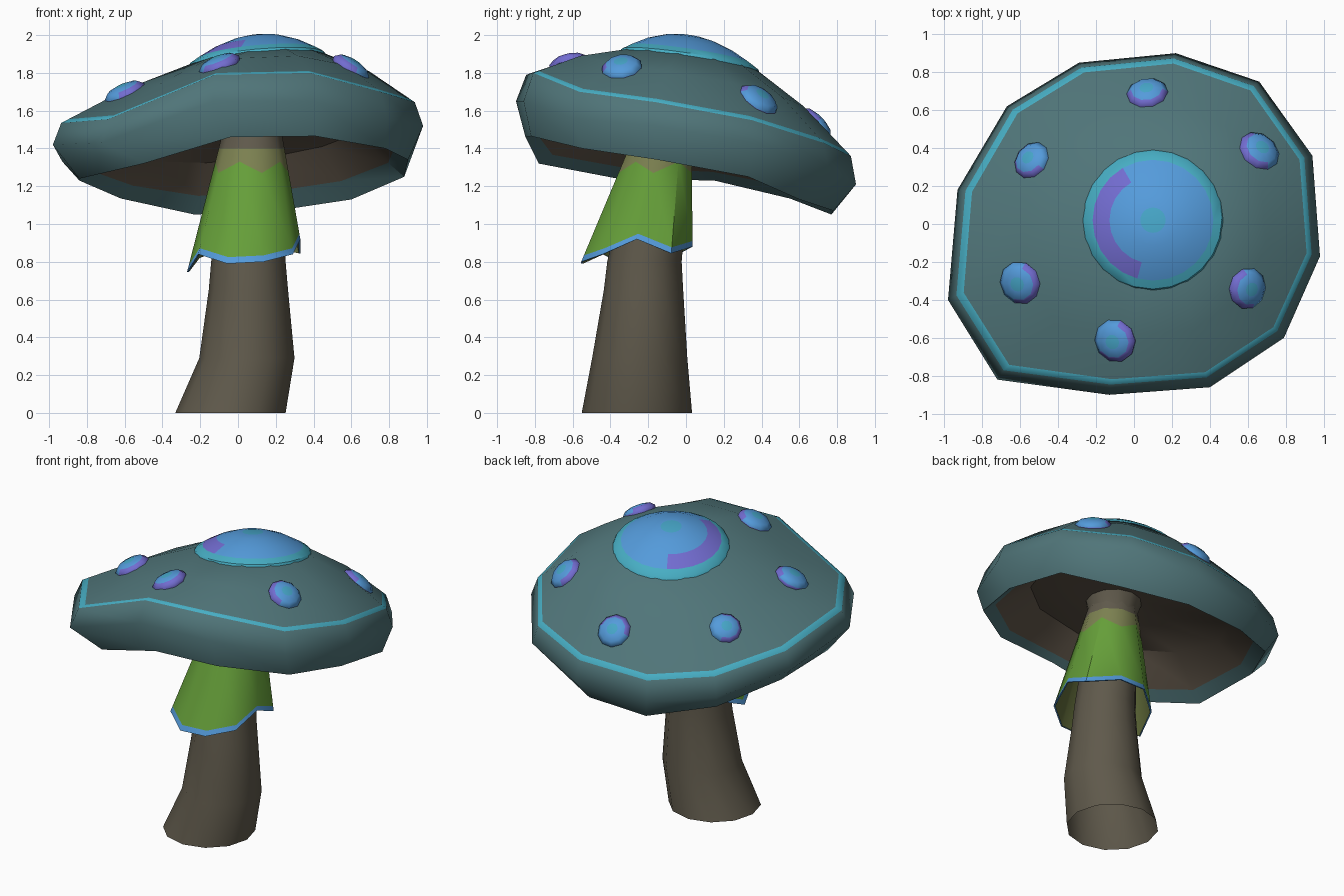
import bpy, bmesh, math
from mathutils import Vector
from mathutils.bvhtree import BVHTree

if "Cube" in bpy.data.objects:
    bpy.data.objects.remove(bpy.data.objects["Cube"])


def material(name, hexcode):
    rgb = [((hexcode >> s) & 255) / 255 for s in (16, 8, 0)]
    lin = [c / 12.92 if c <= 0.04045 else ((c + 0.055) / 1.055) ** 2.4 for c in rgb]
    m = bpy.data.materials.new(name)
    m.diffuse_color = (*lin, 1)
    m.use_nodes = True
    m.node_tree.nodes["Principled BSDF"].inputs["Base Color"].default_value = m.diffuse_color
    return m


TEAL, CYAN, BLUE, PURPLE, AQUA, GREEN, OLIVE, STEM, GILL, LINING = range(10)
MATS = [material(*p) for p in (
    ("cap teal", 0x507579), ("edge cyan", 0x47AEC4), ("spot blue", 0x549BDB),
    ("spot purple", 0x726CD0), ("spot aqua", 0x46A6C8), ("skirt green", 0x659E39),
    ("skirt olive", 0x7B8050), ("stem brown", 0x5F594B), ("gill brown", 0x64594C),
    ("skirt lining", 0x626C3A))]


def loft(name, rings, color, top=None, bottom=None, angle=35):
    """Skin rings from top to bottom; color(row, column) gives the material."""
    bm = bmesh.new()
    vs = [[bm.verts.new(p) for p in r] for r in rings]
    n = len(rings[0])
    for j in range(len(rings) - 1):
        for i in range(n):
            k = (i + 1) % n
            f = bm.faces.new((vs[j][i], vs[j + 1][i], vs[j + 1][k], vs[j][k]))
            f.material_index = color(j, i)
    for loop, mat in ((vs[0], top), (vs[-1][::-1], bottom)):
        if mat is not None:
            bm.faces.new(loop).material_index = mat
    me = bpy.data.meshes.new(name)
    for m in MATS:
        me.materials.append(m)
    bm.to_mesh(me)
    bm.free()
    me.shade_smooth()
    me.set_sharp_from_angle(angle=math.radians(angle))
    ob = bpy.data.objects.new(name, me)
    bpy.context.collection.objects.link(ob)
    return ob


def ring(cx, cy, r, z, n):
    """Circle whose height z may be a number or a function of x, y."""
    pts = []
    for i in range(n):
        a = 2 * math.pi * i / n
        x, y = cx + r * math.cos(a), cy + r * math.sin(a)
        pts.append(Vector((x, y, z(x, y) if callable(z) else z)))
    return pts


# Cap: wavy tilted rim (widest x, y, z; upper edge z; lower lip x, y, z)
RIM = [(.22, .90, 1.21, 1.36, .20, .78, 1.07), (-.29, .85, 1.19, 1.33, -.23, .77, 1.05),
       (-.67, .62, 1.24, 1.37, -.62, .55, 1.135), (-.93, .18, 1.33, 1.45, -.84, .15, 1.23),
       (-.98, -.40, 1.42, 1.535, -.84, -.36, 1.24), (-.72, -.82, 1.43, 1.555, -.50, -.78, 1.32),
       (-.13, -.90, 1.65, 1.79, -.04, -.85, 1.46), (.40, -.86, 1.65, 1.80, .41, -.82, 1.465),
       (.79, -.60, 1.56, 1.70, .78, -.55, 1.40), (.98, -.17, 1.52, 1.645, .90, -.15, 1.34),
       (.94, .36, 1.43, 1.55, .88, .33, 1.25), (.66, .75, 1.31, 1.43, .60, .60, 1.13)]
crown_z = lambda x, y: 1.89 + .09 * (x - .1) - .15 * (y - .02)
gill_z = lambda x, y: 1.46 + .10 * x - .20 * y


def rim_circle(cx, cy, r, zf):
    pts = []
    for v in RIM:
        d = Vector(v[:2]).normalized()
        x, y = cx + r * d.x, cy + r * d.y
        pts.append(Vector((x, y, zf(x, y))))
    return pts


wide = [Vector(v[:3]) for v in RIM]
upper = [Vector((v[0] * .955, v[1] * (.97 if v[1] > 0 else .94), v[3])) for v in RIM]
lower = [Vector(v[4:]) for v in RIM]
crown = rim_circle(.1, .02, .36, lambda x, y: crown_z(x, y) - .026)
mid = [u.lerp(c, .5) + Vector((0, 0, .028 + .012 * c.x + .012 * c.y))
       for u, c in zip(upper, crown)]
band = [u.lerp(m, .11) for u, m in zip(upper, mid)]
CAP_COLORS = [TEAL, TEAL, CYAN, TEAL, TEAL]
cap = loft("cap", [crown, mid, band, upper, wide, lower],
           lambda j, i: CAP_COLORS[j], TEAL, angle=62)

# Hollow underside: steep wall inside the lip, then a shallow ceiling
gill = rim_circle(.03, 0, .63, gill_z)
lip = [p.lerp(g, .3 + .08 * p.y) for p, g in zip(lower, gill)]
throat = rim_circle(.08, -.1, .19, lambda x, y: 1.52)
loft("cap_underside", [lower, lip, gill, throat],
     lambda j, i: GILL if j else TEAL, bottom=GILL, angle=28)

# Large crown spot with a cyan border
dome = []
N = 24
for k, h in ((.18, .105), (.36, .092), (.62, .058), (.86, .01), (.98, -.018), (1.0, -.034)):
    dome.append(ring(.1, .02, .37 * k, lambda x, y: crown_z(x, y) + h, N))


def dome_color(j, i):
    if j > 2:
        return CYAN
    a = (i + .5) * 360 / N
    return PURPLE if j == 2 and 120 < a < 262 else BLUE


loft("crown_spot", dome, dome_color, AQUA)

# Six small raised spots seated on the cap: x, y, radius, purple direction
bm = bmesh.new()
bm.from_mesh(cap.data)
bmesh.ops.triangulate(bm, faces=bm.faces)
tree = BVHTree.FromBMesh(bm)
bm.free()
SPOTS = [(.07, .69, .11, -90), (.66, .385, .115, 190), (-.54, .335, .105, 215),
         (-.60, -.31, .115, -30), (-.10, -.615, .115, -40), (.60, -.34, .11, 190)]
for s, (x, y, r, ang) in enumerate(SPOTS):
    hit, nrm, _, _ = tree.ray_cast(Vector((x, y, 3)), Vector((0, 0, -1)))
    rot = Vector((0, 0, 1)).rotation_difference(nrm)
    rings = [[hit + rot @ Vector((p.x, p.y, h)) for p in ring(0, 0, r * k, 0, 10)]
             for k, h in ((.34, .04), (.76, .028), (1, .002), (.95, -.02))]

    def spot_color(j, i):
        near = math.cos(math.radians((i + .5) * 36 - ang))
        return PURPLE if j == 2 or (j == 1 and near > -.1) else BLUE

    loft("small_spot_%d" % (s + 1), rings, spot_color, AQUA, angle=60)

# Curved stem, open at the foot
STEM_RINGS = [(1.56, .08, -.1, .19), (1.42, .075, -.12, .145), (1.2, .06, -.16, .17),
              (.8, .055, -.22, .197), (.65, .055, -.225, .21), (.29, .047, -.245, .252),
              (0, -.04, -.26, .292)]
loft("stem", [ring(cx, cy, r, z, 12) for z, cx, cy, r in STEM_RINGS],
     lambda j, i: STEM)

# Flared skirt with a wavy blue hem and a dull lining
HEM = [.92, .845, .88, .88, .82, .745, .84, .79, .80, .84]
collar = ring(.075, -.12, .157, 1.48, 10)
hem = ring(.04, -.26, .31, 0, 10)
hem[0].x, hem[1].x = .33, .33
for p, z in zip(hem, HEM):
    p.z = z
rows = []
for z, wave in ((1.48, 0), (1.40, 0), (1.30, .03)):
    row = []
    for i, (a, b) in enumerate(zip(collar, hem)):
        zz = z + (wave if i % 2 else -wave)
        row.append(a.lerp(b, (a.z - zz) / (a.z - b.z)))
    rows.append(row)
rows.append([b.lerp(a, .05) for a, b in zip(collar, hem)])
rows.append(hem)
rows.append([b.lerp(Vector((.05, -.24, b.z)), .03) for b in hem])
rows.append([b.lerp(a, .6).lerp(Vector((.06, -.18, 1.2)), .03) for a, b in zip(collar, hem)])
SKIRT_COLORS = [STEM, OLIVE, GREEN, BLUE, BLUE, LINING]
loft("skirt", rows, lambda j, i: SKIRT_COLORS[j], angle=50)
